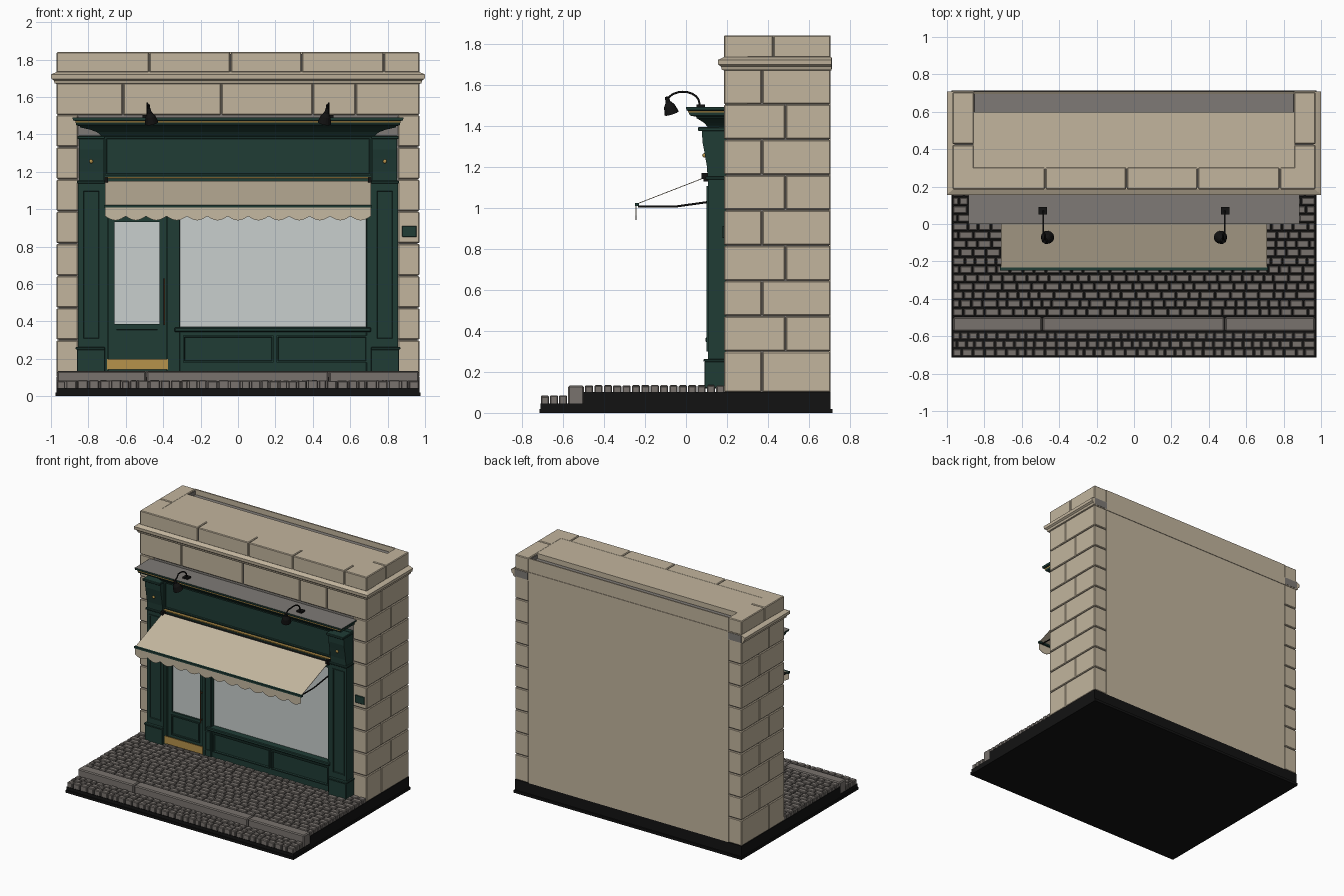
import bpy, bmesh, math, random
from mathutils import Vector, Matrix

if "Cube" in bpy.data.objects:
    bpy.data.objects.remove(bpy.data.objects["Cube"])

random.seed(4)


def mat(name, r, g, b):
    m = bpy.data.materials.new(name)
    m.diffuse_color = (r, g, b, 1)
    m.use_nodes = True
    m.node_tree.nodes["Principled BSDF"].inputs["Base Color"].default_value = m.diffuse_color
    return m


STONE = mat("limestone", 0.54, 0.46, 0.34)
CREAM = mat("cream canvas", 0.56, 0.48, 0.355)
GREEN = mat("dark green paint", 0.014, 0.045, 0.036)
GOLD = mat("brass", 0.47, 0.29, 0.07)
COPPER = mat("copper", 0.17, 0.07, 0.025)
GLASS = mat("pale glass", 0.58, 0.62, 0.61)
SETT = mat("sett grey", 0.19, 0.17, 0.155)
LEAD = mat("lead and mortar grey", 0.21, 0.195, 0.18)
BLACK = mat("black", 0.006, 0.006, 0.006)


def finish(name, bm, *mats):
    bmesh.ops.recalc_face_normals(bm, faces=bm.faces)
    me = bpy.data.meshes.new(name)
    bm.to_mesh(me)
    bm.free()
    for m in mats:
        me.materials.append(m)
    ob = bpy.data.objects.new(name, me)
    bpy.context.collection.objects.link(ob)
    return ob


def boxes(name, m, items, bevel=0.0):
    """One object from (x0, x1, y0, y1, z0, z1) boxes."""
    bm = bmesh.new()
    for x0, x1, y0, y1, z0, z1 in items:
        bmesh.ops.create_cube(bm, size=1, matrix=Matrix.Translation(
            ((x0 + x1) / 2, (y0 + y1) / 2, (z0 + z1) / 2)) @ Matrix.Diagonal((x1 - x0, y1 - y0, z1 - z0, 1)))
    if bevel:
        bmesh.ops.bevel(bm, geom=bm.edges[:], offset=bevel, segments=1, affect='EDGES')
    return finish(name, bm, m)


def both(x0, x1, *rest):
    """The same box on the left and right."""
    return [(x0, x1, *rest), (-x1, -x0, *rest)]


def panel(name, x0, x1, z0, z1, y, back, rim=0.013, sink=0.012):
    """Moulded frame with a sunken field on its front face."""
    ob = boxes(name, GREEN, [(x0, x1, y, back, z0, z1)])
    bm = bmesh.new()
    bm.from_mesh(ob.data)
    front = [f for f in bm.faces if f.normal.y < -0.9]
    bmesh.ops.inset_region(bm, faces=front, thickness=rim)
    bmesh.ops.inset_region(bm, faces=front, thickness=0.004, depth=-sink)
    bm.to_mesh(ob.data)
    bm.free()


def extrude_x(name, m, yz, spans):
    """Side profile extruded over each x span."""
    bm = bmesh.new()
    for x0, x1 in spans:
        f = bm.faces.new([bm.verts.new((x0, y, z)) for y, z in yz])
        r = bmesh.ops.extrude_face_region(bm, geom=[f])
        bmesh.ops.translate(bm, vec=(x1 - x0, 0, 0), verts=[v for v in r['geom'] if isinstance(v, bmesh.types.BMVert)])
    return finish(name, bm, m)


def loft(name, levels, back, mats, rule=lambda c, n: 0):
    """Mitred moulding from (half width, front y, z) levels."""
    bm = bmesh.new()
    rings = [[bm.verts.new(p) for p in ((-h, back, z), (-h, y, z), (h, y, z), (h, back, z))] for h, y, z in levels]
    for a, b in zip(rings, rings[1:]):
        for i in range(4):
            bm.faces.new((a[i], a[(i + 1) % 4], b[(i + 1) % 4], b[i]))
    bm.faces.new(rings[0])
    bm.faces.new(rings[-1])
    bmesh.ops.recalc_face_normals(bm, faces=bm.faces)
    for f in bm.faces:
        f.material_index = rule(f.calc_center_median(), f.normal)
    return finish(name, bm, *mats)


def tube(name, m, paths, r):
    cu = bpy.data.curves.new(name, 'CURVE')
    cu.dimensions = '3D'
    cu.bevel_depth, cu.bevel_resolution, cu.use_fill_caps = r, 2, True
    for pts in paths:
        s = cu.splines.new('POLY')
        s.points.add(len(pts) - 1)
        for p, q in zip(s.points, pts):
            p.co = (*q, 1)
    cu.materials.append(m)
    ob = bpy.data.objects.new(name, cu)
    bpy.context.collection.objects.link(ob)
    return ob


# Ground slab, kerb and setts
boxes("ground_slab", BLACK, [(-0.975, 0.975, -0.715, 0.715, 0, 0.02), (-0.97, 0.97, -0.71, -0.5, 0.02, 0.045),
                             (-0.97, 0.97, -0.5, 0.705, 0.02, 0.102)])
k = [-0.97, -0.49, 0.485, 0.97]
boxes("kerb", SETT, [(a + 0.002, b - 0.002, -0.575, -0.497, 0.02, 0.133) for a, b in zip(k, k[1:])], 0.007)


def setts(name, y0, y1, rows, z0, z1, w):
    items, d = [], (y1 - y0) / rows
    for r in range(rows):
        x = -0.97
        y = y0 + r * d
        while x < 0.965:
            e = x + w * random.uniform(0.75, 1.25) * (0.55 if x == -0.97 and r % 2 else 1)
            if e > 0.94:
                e = 0.97
            items.append((x + 0.003, e - 0.003, y + 0.003, y + d - 0.003, z0, z1 + random.uniform(-0.003, 0.002)))
            x = e
    boxes(name, SETT, items, 0.005)


setts("pavement_setts", -0.495, 0.19, 15, 0.095, 0.133, 0.066)
setts("road_setts", -0.71, -0.577, 3, 0.04, 0.084, 0.052)

# Stone wall: mortar core, infill, back skin, quoins and front courses
boxes("mortar_core", LEAD, both(0.85, 0.961, 0.194, 0.697, 0.1, 1.83)
      + [(-0.86, 0.86, 0.194, 0.31, 0.1, 1.83), (-0.86, 0.86, 0.59, 0.697, 0.1, 1.8)])
boxes("wall_infill", STONE, [(-0.86, 0.86, 0.295, 0.60, 0.1, 1.839), (-0.856, 0.856, 0.695, 0.705, 0.1, 1.84)])
zs = [0.10] + [0.30 + 0.172 * i for i in range(9)]
courses = [(a, b, 0.37 if i % 2 == 0 else 0.485) for i, (a, b) in enumerate(zip(zs, zs[1:]))] + [(1.73, 1.84, 0.425)]
G = 0.002
quoins = []
for i, (a, b, j) in enumerate(courses):
    start = 0.25 if b > 1.55 else 0.185
    for y0, y1 in ((start, j - G), (j + G, 0.705)):
        quoins += both(0.855, 0.97, y0, y1, a + G, b - (0 if b > 1.8 else G))
boxes("quoin_blocks", STONE, quoins, 0.005)
front = []
for z0, z1, xs in ((1.504, 1.674, [-0.97, -0.615, -0.09, 0.40, 0.63, 0.97]),
                   (1.73, 1.84, [-0.97, -0.475, -0.04, 0.34, 0.78, 0.97])):
    front += [(a + (G if a > -0.97 else 0), b - (G if b < 0.97 else 0), 0.185, 0.305, z0, z1) for a, b in zip(xs, xs[1:])]
boxes("front_course_blocks", STONE, front, 0.005)
loft("stone_string_course", [(0.965, 0.19, 1.668), (0.98, 0.175, 1.672), (0.985, 0.17, 1.688), (0.998, 0.157, 1.697),
                             (1.0, 0.155, 1.72), (0.985, 0.17, 1.727), (0.965, 0.188, 1.735)], 0.709, [STONE])
boxes("string_course_end_caps", LEAD, both(0.857, 0.97, 0.70, 0.711, 1.675, 1.73))

# Shopfront backing and glazing
boxes("shopfront_backing", GREEN, [(-0.85, 0.85, 0.16, 0.2, 0.12, 1.395)])
boxes("window_glass", GLASS, [(-0.31, 0.685, 0.147, 0.16, 0.37, 1.09)])
boxes("door_glass", GLASS, [(-0.66, -0.42, 0.147, 0.16, 0.385, 0.93)])
boxes("window_frame", GREEN, [(-0.365, -0.31, 0.115, 0.17, 0.13, 1.15), (0.685, 0.715, 0.115, 0.17, 0.13, 1.15),
                              (-0.365, 0.715, 0.12, 0.17, 1.09, 1.15)], 0.004)
boxes("window_sill", GREEN, [(-0.34, 0.712, 0.095, 0.17, 0.343, 0.368)], 0.005)
boxes("stall_riser", GREEN, [(-0.365, 0.712, 0.125, 0.17, 0.12, 0.345)])
for i, (a, b) in enumerate(((-0.295, 0.19), (0.205, 0.692), (-0.36, -0.318))):
    panel(f"stall_riser_panel_{i}", a, b, 0.18, 0.325, 0.112, 0.15, 0.011 if i < 2 else 0.007)

# Door with lower panel, kick plate and pull handle
boxes("door_frame", GREEN, [(-0.715, -0.695, 0.11, 0.17, 0.13, 1.15), (-0.38, -0.36, 0.11, 0.17, 0.13, 1.15),
                            (-0.7, -0.37, 0.115, 0.17, 0.985, 1.15)])
boxes("door_stiles_and_rails", GREEN, [(-0.693, -0.66, 0.133, 0.17, 0.13, 0.98), (-0.42, -0.382, 0.133, 0.17, 0.13, 0.98),
                                       (-0.66, -0.42, 0.133, 0.17, 0.93, 0.98), (-0.66, -0.42, 0.133, 0.17, 0.13, 0.385)])
panel("door_lower_panel", -0.66, -0.42, 0.21, 0.365, 0.125, 0.15)
boxes("kick_plate", GOLD, [(-0.70, -0.375, 0.104, 0.112, 0.142, 0.2)])
tube("door_handle", COPPER, [[(-0.393, 0.133, 0.40), (-0.393, 0.105, 0.40), (-0.393, 0.105, 0.61), (-0.393, 0.133, 0.61)],
                             [(-0.393, 0.105, 0.38), (-0.393, 0.105, 0.63)]], 0.004)

# Pilasters, consoles and rosettes
boxes("pilaster_plinths", GREEN, both(0.71, 0.862, 0.09, 0.19, 0.12, 0.25) + both(0.71, 0.868, 0.085, 0.19, 0.25, 0.262), 0.003)
boxes("pilaster_caps", GREEN, both(0.71, 0.862, 0.095, 0.19, 1.138, 1.152) + both(0.712, 0.858, 0.058, 0.19, 1.374, 1.392), 0.003)
boxes("pilaster_shafts", GREEN, both(0.712, 0.855, 0.108, 0.19, 0.25, 1.14))
for s, side in ((-1, "left"), (1, "right")):
    a, b = sorted((s * 0.735, s * 0.835))
    panel(f"pilaster_panel_{side}", a, b, 0.30, 1.105, 0.101, 0.12)
extrude_x("console_brackets", GREEN, [(0.19, 1.15), (0.105, 1.15), (0.102, 1.2), (0.09, 1.27), (0.08, 1.32), (0.078, 1.376),
                                      (0.19, 1.376)], [(-0.85, -0.718), (0.718, 0.85)])
bm = bmesh.new()
for x in (-0.785, 0.785):
    bmesh.ops.create_uvsphere(bm, u_segments=10, v_segments=6, radius=0.011, matrix=Matrix.Translation((x, 0.09, 1.255)))
finish("rosettes", bm, GOLD)

# Fascia and mitred shop cornice
boxes("fascia_board", GREEN, [(-0.715, 0.715, 0.125, 0.19, 1.145, 1.4)])
panel("fascia_panel", -0.712, 0.712, 1.18, 1.385, 0.112, 0.14, 0.012, 0.009)
boxes("fascia_gold_bead", GOLD, [(-0.712, 0.712, 0.104, 0.125, 1.163, 1.171)])
loft("shop_cornice", [(0.725, 0.115, 1.385), (0.74, 0.10, 1.4), (0.755, 0.09, 1.412), (0.79, 0.07, 1.425),
                      (0.845, 0.05, 1.437), (0.845, 0.05, 1.443), (0.865, 0.02, 1.449), (0.868, 0.012, 1.463),
                      (0.87, 0.01, 1.471), (0.882, 0.002, 1.475), (0.885, 0, 1.49)], 0.187, [GREEN, LEAD, GOLD],
     lambda c, n: 1 if n.z > 0.9 else 2 if 1.464 < c.z < 1.47 and n.y < 0.5 else 0)

# Awning: canvas, scalloped valance, front bar, roller and arms
extrude_x("awning_canvas", CREAM, [(0.095, 1.15), (-0.235, 1.022), (-0.235, 1.018), (0.095, 1.146)], [(-0.71, 0.71)])
bm = bmesh.new()
n, steps, w = 13, 8, 1.42 / 13
bottom = [(-0.71 + w * (i / steps), 0.94 + 0.022 * (1 - math.sin(math.pi * (i % steps) / steps))) for i in range(n * steps + 1)]
cols = [[bm.verts.new((x, y, v)) for y, v in ((-0.245, 1.01), (-0.245, z), (-0.242, z), (-0.242, 1.01))] for x, z in bottom]
for a, b in zip(cols, cols[1:]):
    for i in range(4):
        bm.faces.new((a[i], a[(i + 1) % 4], b[(i + 1) % 4], b[i]))
bm.faces.new(cols[0])
bm.faces.new(cols[-1])
finish("awning_valance", bm, CREAM)
boxes("awning_front_bar", GREEN, [(-0.716, 0.716, -0.248, -0.228, 1.008, 1.023)])
boxes("awning_roller", BLACK, [(-0.712, 0.712, 0.085, 0.125, 1.128, 1.146)] + both(0.695, 0.714, 0.075, 0.12, 1.14, 1.17))
tube("awning_arms", BLACK, [[(s * 0.69, 0.125, 1.03), (s * 0.69, -0.055, 1.005), (s * 0.69, -0.235, 1.005)] for s in (-1, 1)], 0.005)

# Swan-neck lamps
arc = [(0.07, 1.49)] + [(-0.015 + 0.08 * math.cos(t), 1.51 + 0.055 * math.sin(t))
                        for t in (math.pi * i / 10 for i in range(1, 10))] + [(-0.09, 1.525)]
tube("lamp_necks", BLACK, [[(s * (0.485 if y > -0.05 else 0.475), y, z) for y, z in arc] for s in (-1, 1)], 0.005)
boxes("lamp_bases", BLACK, both(0.465, 0.51, 0.05, 0.092, 1.488, 1.502))
bm = bmesh.new()
for s in (-1, 1):
    tip, mouth = Vector((s * 0.478, -0.095, 1.54)), Vector((s * 0.462, -0.07, 1.46))
    axis = tip - mouth
    rot = axis.to_track_quat('Z', 'Y').to_matrix().to_4x4()
    for f0, f1, r0, r1 in ((0, 0.45, 0.036, 0.027), (0.45, 0.7, 0.027, 0.012), (0.7, 1, 0.012, 0.009)):
        bmesh.ops.create_cone(bm, cap_ends=True, segments=14, radius1=r0, radius2=r1, depth=axis.length * (f1 - f0),
                              matrix=Matrix.Translation(mouth + axis * (f0 + f1) / 2) @ rot)
finish("lamp_shades", bm, BLACK)

# Wall plaque
boxes("wall_plaque", GREEN, [(0.877, 0.955, 0.177, 0.19, 0.852, 0.91)], 0.002)
